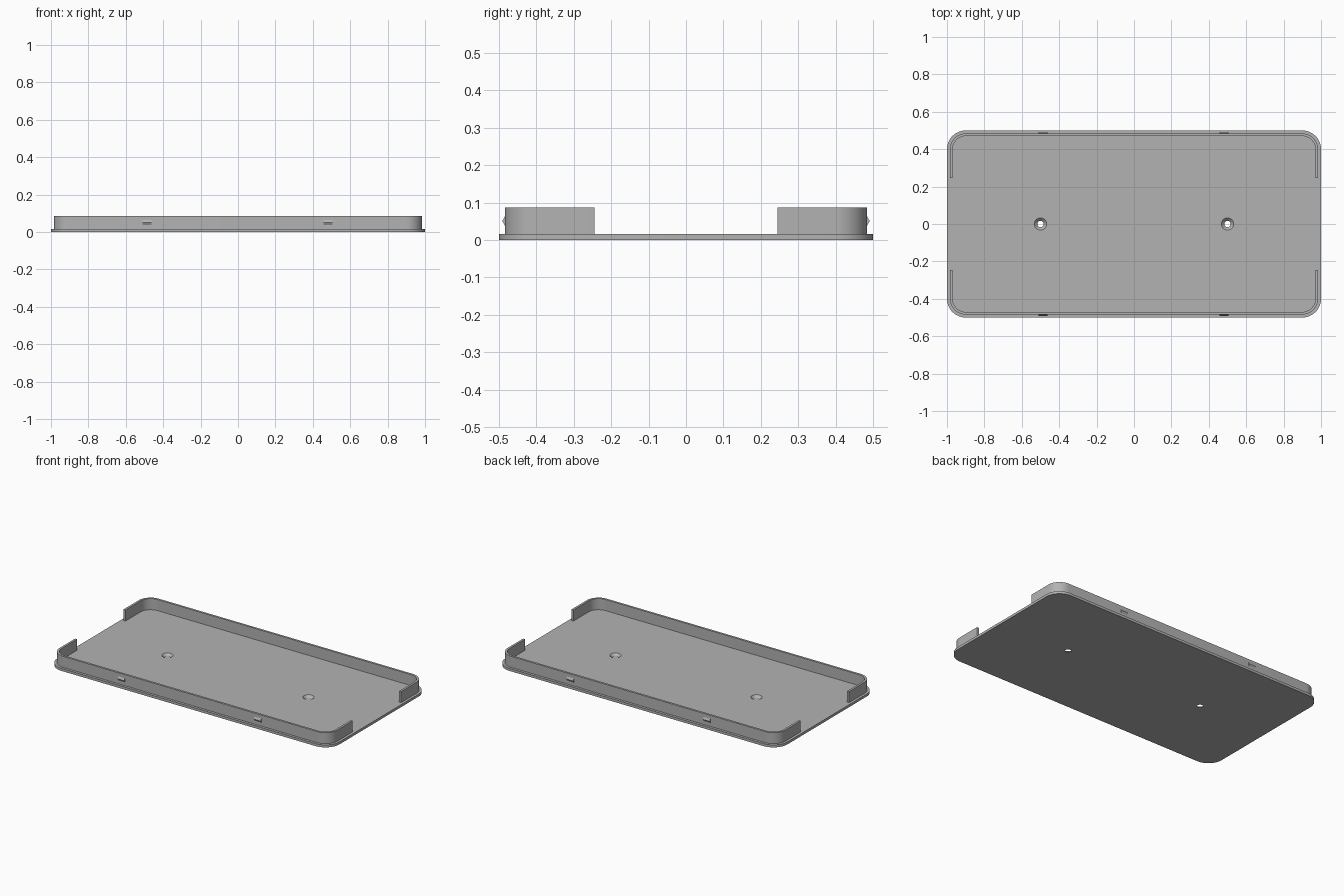
import bpy, bmesh
from math import sin, cos, pi

cube = bpy.data.objects.get("Cube")
if cube:
    bpy.data.objects.remove(cube, do_unlink=True)

PLATE_TOP = 0.016
WALL_TOP = 0.087
WALL_END = 0.245

grey = bpy.data.materials.new("plain grey")
grey.use_nodes = True
colour = (0.45, 0.45, 0.45, 1)
grey.diffuse_color = colour
grey.node_tree.nodes["Principled BSDF"].inputs["Base Color"].default_value = colour


def corner(cx, cy, r, start, steps=12):
    """Quarter circle, counter-clockwise from the start angle."""
    return [(cx + r * cos(start + pi / 2 * i / steps),
             cy + r * sin(start + pi / 2 * i / steps)) for i in range(steps + 1)]


def prism(name, outline, offset):
    """Extrude a closed 3D outline along an offset."""
    bm = bmesh.new()
    face = bm.faces.new([bm.verts.new(p) for p in outline])
    out = bmesh.ops.extrude_face_region(bm, geom=[face])
    moved = [v for v in out["geom"] if isinstance(v, bmesh.types.BMVert)]
    bmesh.ops.translate(bm, verts=moved, vec=offset)
    bmesh.ops.recalc_face_normals(bm, faces=bm.faces)
    mesh = bpy.data.meshes.new(name)
    bm.to_mesh(mesh)
    bm.free()
    mesh.materials.append(grey)
    obj = bpy.data.objects.new(name, mesh)
    bpy.context.collection.objects.link(obj)
    return obj


def select(obj):
    bpy.ops.object.select_all(action="DESELECT")
    obj.select_set(True)
    bpy.context.view_layer.objects.active = obj


def smooth(obj):
    select(obj)
    bpy.ops.object.shade_smooth_by_angle(angle=pi / 6)


def mirror_y(obj):
    mod = obj.modifiers.new("Mirror", "MIRROR")
    mod.use_axis = (False, True, False)
    select(obj)
    bpy.ops.object.modifier_apply(modifier=mod.name)


# Base plate with rounded corners
outline = []
for i, (sx, sy) in enumerate([(1, 1), (-1, 1), (-1, -1), (1, -1)]):
    outline += corner(sx * 0.9, sy * 0.4, 0.1, i * pi / 2)
plate = prism("base_plate", [(x, y, 0) for x, y in outline], (0, 0, PLATE_TOP))

# Countersunk screw holes
for x in (-0.5, 0.5):
    bpy.ops.mesh.primitive_cone_add(vertices=32, radius1=0.001, radius2=0.049,
                                    depth=3 * PLATE_TOP, location=(x, 0, PLATE_TOP / 2))
    cutter = bpy.context.object
    cutter.name = "hole_cutter"
    cutter.hide_render = True
    cutter.data.materials.append(grey)
    mod = plate.modifiers.new("Hole", "BOOLEAN")
    mod.operation = "DIFFERENCE"
    mod.solver = "EXACT"
    mod.object = cutter
    select(plate)
    bpy.ops.object.modifier_apply(modifier=mod.name)
    bpy.data.objects.remove(cutter, do_unlink=True)
smooth(plate)


# Upright rims: a long wall with a short return at each end
def rim_path(r):
    arcs = corner(-0.9, -0.4, r, pi) + corner(0.9, -0.4, r, 1.5 * pi)
    return [(-0.9 - r, -WALL_END)] + arcs + [(0.9 + r, -WALL_END)]


section = rim_path(0.084) + rim_path(0.07)[::-1]
rim = prism("rim_walls", [(x, y, PLATE_TOP) for x, y in section],
            (0, 0, WALL_TOP - PLATE_TOP))
mirror_y(rim)
smooth(rim)

# Small wedge-shaped snap ridges on the long walls
for name, x in (("right_snap_ridges", -0.487), ("left_snap_ridges", 0.48)):
    wedge = [(x - 0.024, -0.483, 0.036), (x - 0.024, -0.491, 0.051),
             (x - 0.024, -0.483, 0.066)]
    mirror_y(prism(name, wedge, (0.048, 0, 0)))
